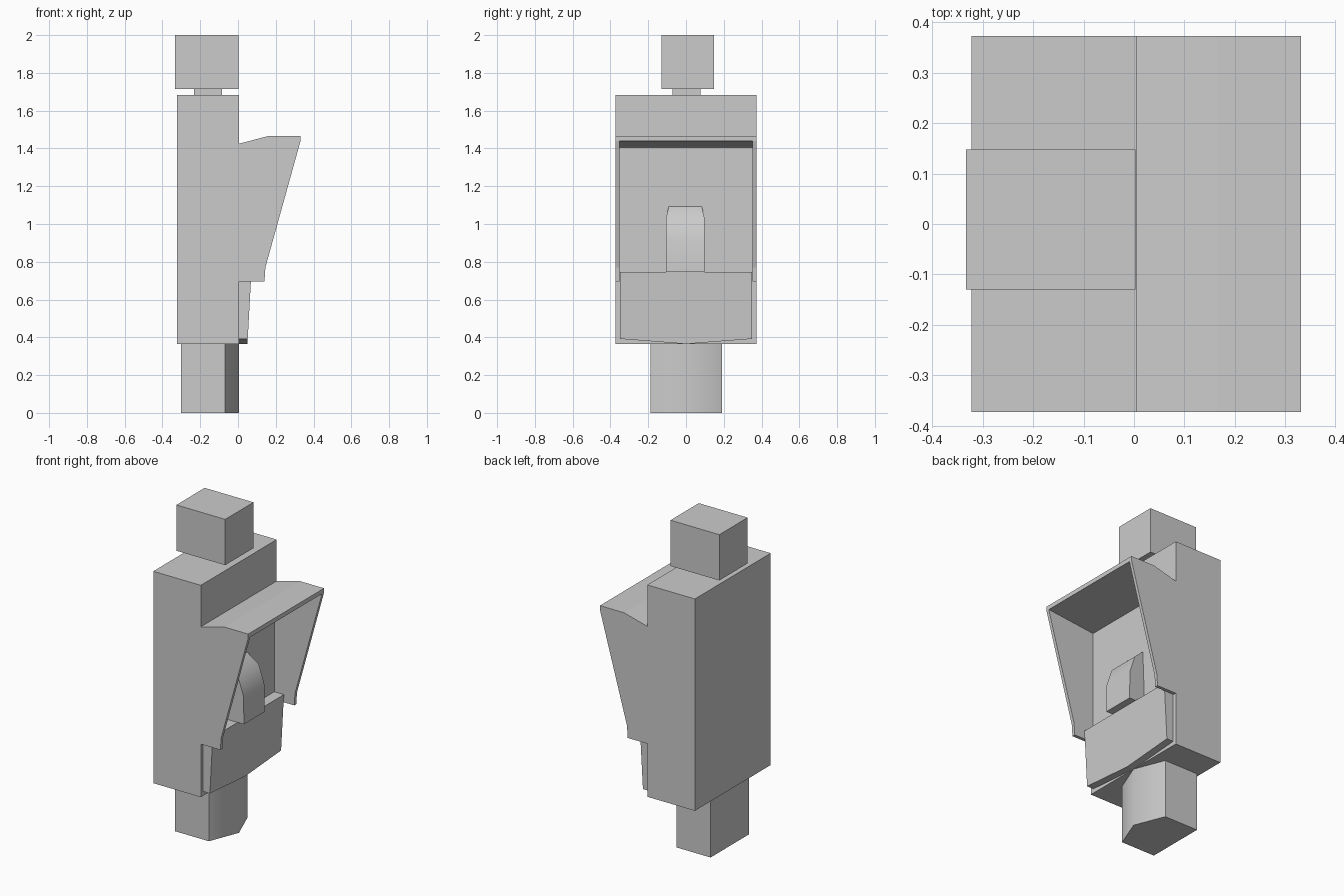
import bpy, bmesh
from mathutils import Vector

if "Cube" in bpy.data.objects:
    bpy.data.objects.remove(bpy.data.objects["Cube"])


def prism(name, base, offset, smooth=0):
    """Extrude a planar outline along an offset vector."""
    bm = bmesh.new()
    face = bm.faces.new([bm.verts.new(p) for p in base])
    res = bmesh.ops.extrude_face_region(bm, geom=[face], use_keep_orig=True)
    verts = [v for v in res["geom"] if isinstance(v, bmesh.types.BMVert)]
    bmesh.ops.translate(bm, verts=verts, vec=Vector(offset))
    bmesh.ops.recalc_face_normals(bm, faces=bm.faces)
    mesh = bpy.data.meshes.new(name)
    bm.to_mesh(mesh)
    bm.free()
    obj = bpy.data.objects.new(name, mesh)
    bpy.context.collection.objects.link(obj)
    if smooth:
        bpy.ops.object.select_all(action='DESELECT')
        obj.select_set(True)
        bpy.context.view_layer.objects.active = obj
        bpy.ops.object.shade_smooth_by_angle(angle=smooth)
    return obj


def box(name, x0, x1, y0, y1, z0, z1):
    base = [(x0, y0, z0), (x1, y0, z0), (x1, y1, z0), (x0, y1, z0)]
    return prism(name, base, (0, 0, z1 - z0))


def side_profile(name, pts, y0, y1, smooth=0):
    return prism(name, [(x, y0, z) for x, z in pts], (0, y1 - y0, 0), smooth)


# Housing, neck and top cap
box("housing", -0.322, 0.005, -0.373, 0.373, 0.365, 1.683)
box("neck", -0.232, -0.085, -0.072, 0.078, 1.67, 1.73)
box("top_cap", -0.333, 0.003, -0.13, 0.148, 1.715, 2.0)

# Lower plug with a pointed, softly shaded front
prism("bottom_plug", [(-0.303, -0.187, 0), (-0.07, -0.187, 0), (0.005, 0.002, 0),
                      (-0.07, 0.191, 0), (-0.303, 0.191, 0)], (0, 0, 0.37), 0.8)

# Hood: two cheeks and a roof
cheek = [(0, 0.695), (0.14, 0.695), (0.145, 0.77), (0.331, 1.44),
         (0.331, 1.467), (0.165, 1.467), (0.005, 1.425), (0, 1.425)]
for label, s in (("left", -1), ("right", 1)):
    side_profile("hood_cheek_" + label, cheek, s * 0.373, s * 0.353)
side_profile("hood_roof", [(0, 1.404), (0.331, 1.44), (0.331, 1.467),
                           (0.165, 1.467), (0.005, 1.425), (0, 1.425)], -0.353, 0.353)

# Lower front block: V-shaped underside, face leaning outward to the top
block = prism("lower_block", [(0, y, z) for y, z in
              ((-0.35, 0.745), (-0.35, 0.392), (0, 0.365), (0.35, 0.392), (0.35, 0.745))],
              (0.05, 0, 0))
for v in block.data.vertices:
    if v.co.x > 0.01:
        v.co.x += (v.co.z - 0.365) * 0.055

# Rocker switch, narrowing at the top
rocker = side_profile("rocker_switch", [(0, 0.746), (0.115, 0.746), (0.112, 0.92),
                      (0.075, 1.03), (0.005, 1.093), (0, 1.093)], -0.106, 0.098, 0.6)
for v in rocker.data.vertices:
    if v.co.z > 1.05:
        v.co.y = -0.004 + (v.co.y + 0.004) * 0.86
